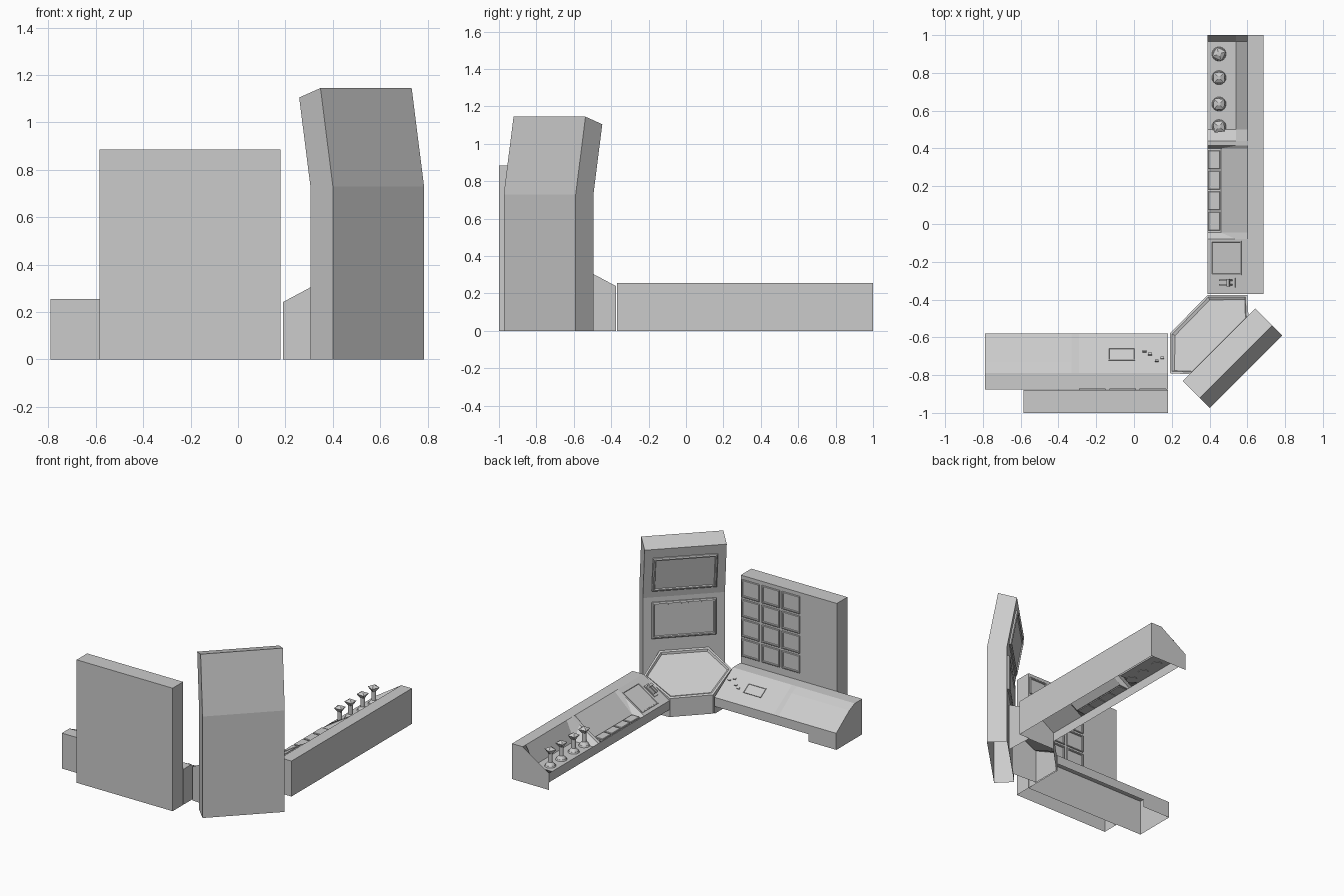
import bpy, bmesh, math
from mathutils import Matrix, Vector

if "Cube" in bpy.data.objects:
    bpy.data.objects.remove(bpy.data.objects["Cube"])

R = math.sqrt(0.5)
I = Matrix.Identity(4)
# Reflection that swaps the two console wings about the corner diagonal
FLIP = Matrix(((0, -1, 0, -.19), (-1, 0, 0, -.19), (0, 0, 1, 0), (0, 0, 0, 1)))


def finish(name, bm, M=I):
    bm.transform(M)
    bmesh.ops.recalc_face_normals(bm, faces=bm.faces)
    me = bpy.data.meshes.new(name)
    bm.to_mesh(me)
    bm.free()
    ob = bpy.data.objects.new(name, me)
    bpy.context.collection.objects.link(ob)
    return ob


def basis(a, b, c, o):
    return Matrix((a, b, c)).transposed().to_4x4().copy() if o is None else \
        Matrix.Translation(o) @ Matrix((a, b, c)).transposed().to_4x4()


def tile(name, M, w, h, t, inset=0, depth=0, bevel=0):
    """Plate standing on local z=0, with an optional inset face."""
    bm = bmesh.new()
    bmesh.ops.create_cube(bm, size=1)
    bmesh.ops.transform(bm, verts=bm.verts, matrix=Matrix.Translation((0, 0, t / 2)) @ Matrix.Diagonal((w, h, t, 1)))
    top = max(bm.faces, key=lambda f: f.calc_center_median().z)
    if bevel:
        bmesh.ops.inset_region(bm, faces=[top], thickness=bevel, depth=bevel * .6)
    if inset:
        bmesh.ops.inset_region(bm, faces=[top], thickness=inset)
        bmesh.ops.inset_region(bm, faces=[top], thickness=abs(depth) * .7, depth=depth)
    return finish(name, bm, M)


def open_prism(name, profile, a, b, M):
    """Extrude (y, z) profile along local x, leaving the underside open."""
    bm = bmesh.new()
    ends = [[bm.verts.new((x, y, z)) for y, z in profile] for x in (a, b)]
    for e in ends:
        bm.faces.new(e)
    n = len(profile)
    for i in range(n):
        j = (i + 1) % n
        if profile[i][1] or profile[j][1]:
            bm.faces.new((ends[0][i], ends[0][j], ends[1][j], ends[1][i]))
    return finish(name, bm, M)


def console(name, sections, M):
    """Hollow wing lofted along y; each section is (y, mid x, mid z, lip bottom z)."""
    bm = bmesh.new()
    rows = []
    for y, mx, mz, lip in sections:
        pts = [(.685, 0), (.685, .255), (.60, .255), (mx, mz), (.39, .12), (.39, lip)]
        rows.append([bm.verts.new((x, y, z)) for x, z in pts])
    for p, q in zip(rows, rows[1:]):
        for i in range(5):
            bm.faces.new((p[i], p[i + 1], q[i + 1], q[i]))
    for row in (rows[0], rows[-1]):
        foot = bm.verts.new((.39, row[0].co.y, 0))
        bm.faces.new(row + [foot] if row[5].co.z > 0 else row)
    return finish(name, bm, M)


# Console wings
S = (.54, .216)
MID = (.46, .125)
BAY = (.54, .12)
LIP = .055
console("right_console", [(y, *p, LIP) for y, p in (
    (-.37, S), (-.08, S), (-.045, MID), (.40, MID), (.415, S), (.44, S), (.50, BAY), (.965, BAY), (1.0, S))], I)
BULGE = (.54, .228)
console("left_console", [(-.37, *S, LIP), (.10, *S, LIP), (.14, *BULGE, LIP),
                         (.38, *BULGE, LIP), (.381, *BULGE, .001), (.60, *BULGE, .001)], FLIP)

# Tilted six-sided corner desk with sunken top
PLAN = [(.19, -.58), (.39, -.375), (.60, -.375), (.61, -.57), (.38, -.80), (.19, -.79)]
bm = bmesh.new()
top = [bm.verts.new((x, y, .135 + .72 * ((x - y) * R - .544))) for x, y in PLAN]
low = [bm.verts.new((x, y, 0)) for x, y in PLAN]
for i in range(6):
    j = (i + 1) % 6
    bm.faces.new((low[i], low[j], top[j], top[i]))
lid = bm.faces.new(top)
bm.normal_update()
if lid.normal.z < 0:
    lid.normal_flip()
bmesh.ops.recalc_face_normals(bm, faces=bm.faces)
bmesh.ops.inset_region(bm, faces=[lid], thickness=.015)
bmesh.ops.inset_region(bm, faces=[lid], thickness=.012, depth=-.012)
finish("corner_desk", bm)

# Left wall panel with its grid of small screens
open_prism("left_wall", [(-1, 0), (-1, .885), (-.88, .885), (-.88, 0)], -.585, .18, I)
for c in range(3):
    for r in range(4):
        M = basis((1, 0, 0), (0, 0, 1), (0, 1, 0), (.10 - .16 * c, -.881, .795 - .142 * r))
        tile(f"wall_screen_{c}_{r}", M, .142, .125, .008, .010, -.006, .004)

# Diagonal corner wall, bent inwards above z = 0.73
DIAG = basis((R, R, 0), (R, -R, 0), (0, 0, 1), (0, 0, 0))
open_prism("corner_wall", [(.972, 0), (.972, .73), (.898, 1.145), (.771, 1.105), (.838, .73), (.838, 0)],
           -.406, .138, DIAG)
lean = Vector((0, .771 - .838, .375)).normalized()
for name, v, z, up in (("lower_screen", .838, .565, Vector((0, 0, 1))),
                       ("upper_screen", .838 - .067 * .48, .73 + .375 * .48, lean)):
    nrm = Vector((0, -up.z, up.y))
    tile(name, DIAG @ basis((1, 0, 0), up, nrm, (-.134, v, z)), .43, .26, .010, .012, -.008, .010)

# Parts lying on the sloped console tops
ang = math.atan2(.135, .21)


def on_slope(d, s, lift=0):
    ca, sa = math.cos(ang), math.sin(ang)
    z = .12 + (d - .39) * .643
    return basis((ca, 0, sa), (0, 1, 0), (-sa, 0, ca), (d - sa * lift, s, z + ca * lift))


tile("console_display", on_slope(.49, -.18), .19, .18, .005, .008, -.004)
tile("lever_plate", on_slope(.495, -.31), .10, .05, .006)
for ds in (-.012, .012):
    tile("lever_arm", on_slope(.495, -.31 + ds, .005), .07, .007, .022)
tile("lever_grip", on_slope(.515, -.31, .025), .018, .04, .010)

# Display plate and little switches on the left wing
tile("left_display", FLIP @ on_slope(.50, -.125), .075, .14, .005, .005, -.003)
for i, (x, y) in enumerate(((.055, -.675), (.085, -.69), (.12, -.725), (.15, -.71))):
    tile(f"switch_{i}", FLIP @ on_slope(-.19 - y, -.19 - x), .012, .020, .007)

# Row of keys along the middle of the right wing
for i in range(4):
    tile(f"key_{i}", Matrix.Translation((.424, .015 + .108 * i, .119)), .062, .098, .010, 0, 0, .004)

# Four control knobs in the sunken bay
for i, (y, turn) in enumerate(((.90, 20), (.775, 45), (.635, 42), (.515, 52))):
    bm = bmesh.new()
    for n, r1, r2, z0, z1 in ((16, .040, .034, .115, .130), (16, .032, .016, .130, .150),
                              (12, .016, .016, .150, .215), (4, .016, .040, .210, .240),
                              (4, .040, .012, .240, .252)):
        bmesh.ops.create_cone(bm, cap_ends=True, segments=n, radius1=r1, radius2=r2, depth=z1 - z0,
                              matrix=Matrix.Translation((0, 0, (z0 + z1) / 2)))
    finish(f"control_knob_{i}", bm, Matrix.Translation((.45, y, 0)) @ Matrix.Rotation(math.radians(turn), 4, 'Z'))
